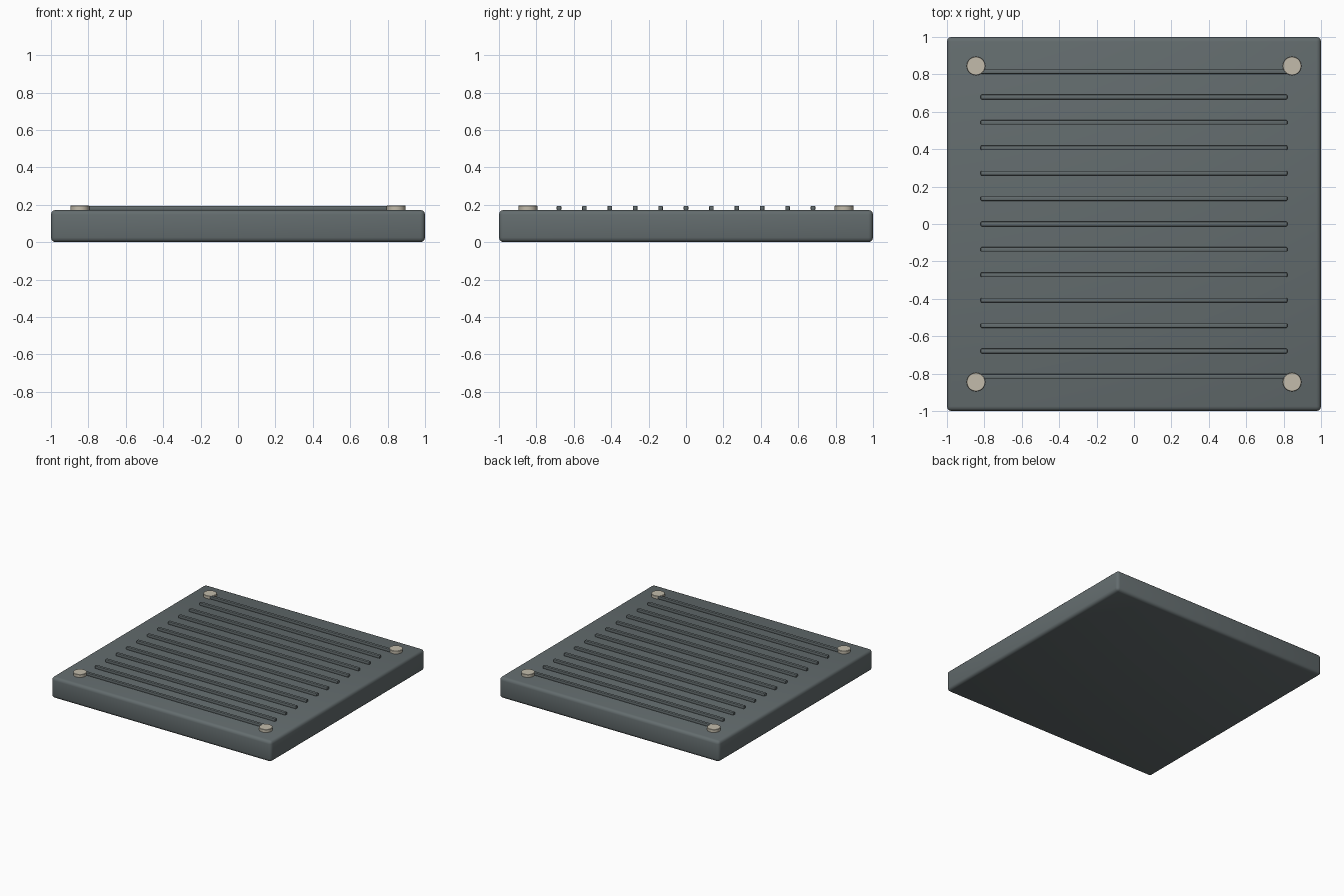
import bpy
import math

if "Cube" in bpy.data.objects:
    bpy.data.objects.remove(bpy.data.objects["Cube"], do_unlink=True)


def material(name, rgb):
    mat = bpy.data.materials.new(name)
    mat.use_nodes = True
    mat.diffuse_color = (*rgb, 1)
    mat.node_tree.nodes["Principled BSDF"].inputs["Base Color"].default_value = (*rgb, 1)
    return mat


slate = material("slate grey", (0.125, 0.15, 0.155))
stone = material("pale stone", (0.54, 0.50, 0.41))


def finish(name, mat, bevel, segments):
    """Name the active object, round its edges and smooth the shading."""
    obj = bpy.context.object
    obj.name = name
    obj.data.materials.append(mat)
    bpy.ops.object.transform_apply(location=False, rotation=False, scale=True)
    mod = obj.modifiers.new("rounded edges", "BEVEL")
    mod.width = bevel
    mod.segments = segments
    bpy.ops.object.modifier_apply(modifier=mod.name)
    bpy.ops.object.shade_smooth_by_angle(angle=math.radians(35))


def box(name, size, location, mat, bevel, segments):
    bpy.ops.mesh.primitive_cube_add(size=1, location=location)
    bpy.context.object.scale = size
    finish(name, mat, bevel, segments)


# Base slab
TOP = 0.172
box("base_slab", (2, 2, TOP), (0, 0, TOP / 2), slate, 0.025, 3)

# Parallel raised ribs across the top
RIBS, PITCH = 13, 0.1358
for i in range(RIBS):
    y = (i - (RIBS - 1) / 2) * PITCH
    box(f"rib_{i + 1}", (1.64, 0.025, 0.025), (0, y, TOP + 0.01), slate, 0.006, 2)

# Corner studs
for side, x in (("left", 0.845), ("right", -0.845)):
    for end, y in (("front", -0.845), ("back", 0.845)):
        bpy.ops.mesh.primitive_cylinder_add(
            vertices=24, radius=0.05, depth=0.034, location=(x, y, TOP + 0.007))
        finish(f"{end}_{side}_stud", stone, 0.002, 1)
